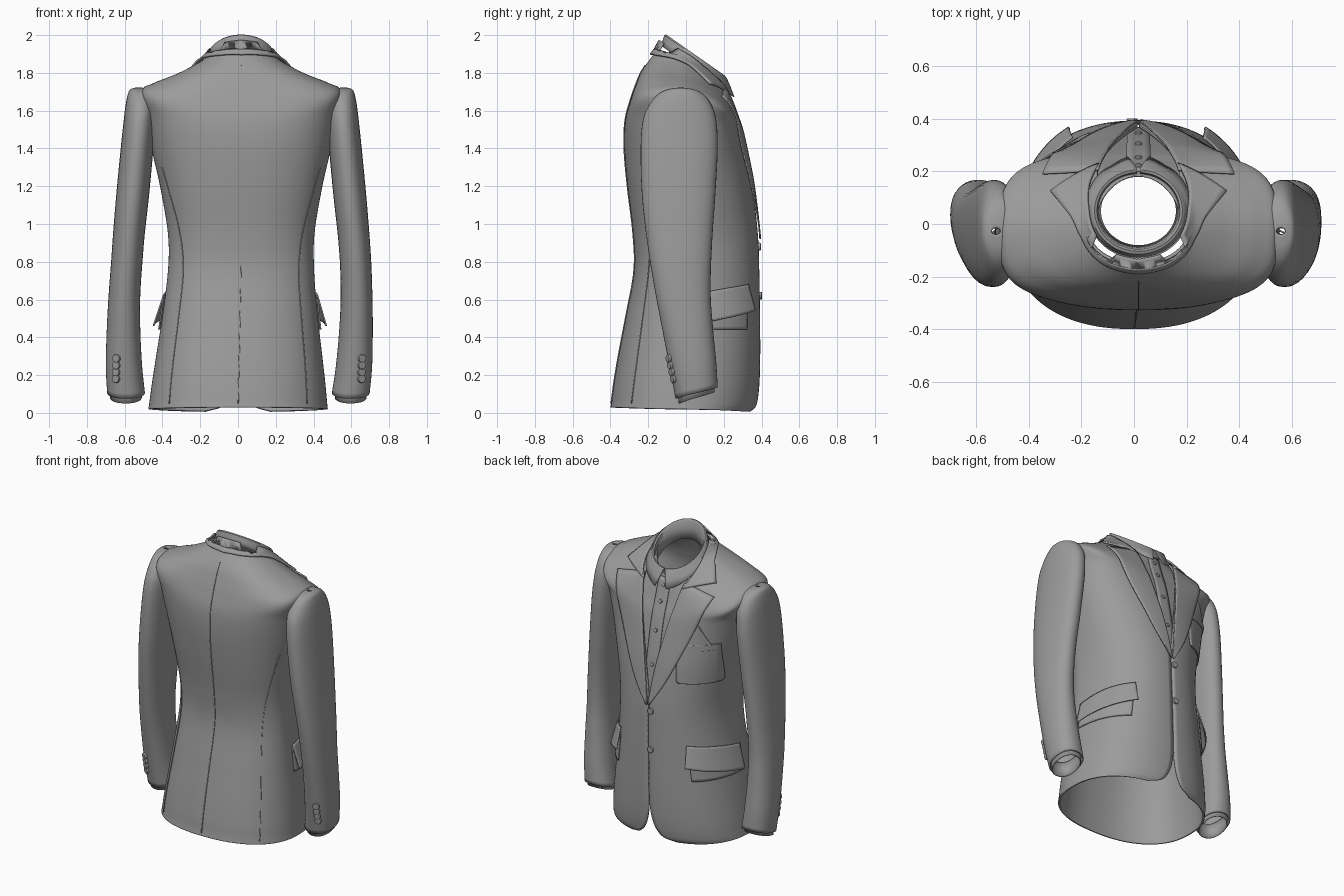
import bpy, bmesh
from math import sin, cos, asin, pi, radians
from mathutils import Vector
from mathutils.bvhtree import BVHTree

if "Cube" in bpy.data.objects:
    bpy.data.objects.remove(bpy.data.objects["Cube"])

# Mid-grey cloth
CLOTH = bpy.data.materials.new("cloth")
CLOTH.diffuse_color = (.33, .33, .33, 1)
CLOTH.use_nodes = True
CLOTH.node_tree.nodes["Principled BSDF"].inputs["Base Color"].default_value = CLOTH.diffuse_color


def spline(pts, t):
    """Catmull-Rom sample of a list of tuples, t in 0..1"""
    n = len(pts) - 1
    f = min(max(t, 0), 1) * n
    i = min(int(f), n - 1)
    f -= i
    b, c = pts[i], pts[i + 1]
    a = pts[i - 1] if i else [2 * p - q for p, q in zip(b, c)]
    d = pts[i + 2] if i + 2 <= n else [2 * q - p for p, q in zip(b, c)]
    return [q + .5 * f * (r - p + f * (2 * p - 5 * q + 4 * r - s + f * (3 * (q - r) + s - p)))
            for p, q, r, s in zip(a, b, c, d)]


def faces_of(rows, closed=False):
    m = len(rows[0])
    return [(i * m + j, (i + 1) * m + j, (i + 1) * m + (j + 1) % m, i * m + (j + 1) % m)
            for i in range(len(rows) - 1) for j in range(m if closed else m - 1)]


def make(name, rows, closed=False, thick=.01, offset=-1):
    """Grid of points -> smooth solid sheet (the garment leans slightly to +x higher up)"""
    me = bpy.data.meshes.new(name)
    pts = [(p[0] + .017 * min(1, max(0, p[2]) / .8), p[1], p[2]) for r in rows for p in r]
    me.from_pydata(pts, [], faces_of(rows, closed))
    me.materials.append(CLOTH)
    ob = bpy.data.objects.new(name, me)
    bpy.context.collection.objects.link(ob)
    s = ob.modifiers.new("thickness", 'SOLIDIFY')
    s.thickness, s.offset = thick, offset
    bpy.ops.object.select_all(action='DESELECT')
    ob.select_set(True)
    bpy.context.view_layer.objects.active = ob
    bpy.ops.object.shade_smooth_by_angle(angle=radians(40))


# Torso rings: side z, back z, front z, half width, back y, front y, squareness, front edge x
RINGS = [(.02, .03, .005, .475, -.40, .355, 2.3, .17), (.06, .07, .04, .47, -.393, .375, 2.3, .075),
         (.15, .15, .14, .46, -.383, .388, 2.3, .02), (.3, .3, .3, .44, -.358, .393, 2.3, 0),
         (.5, .5, .5, .413, -.32, .392, 2.3, 0), (.75, .75, .75, .387, -.275, .388, 2.3, 0),
         (.95, .95, .95, .388, -.28, .38, 2.3, 0), (1.2, 1.2, 1.2, .43, -.31, .352, 2.4, .045),
         (1.4, 1.4, 1.38, .475, -.327, .318, 2.5, .088), (1.58, 1.55, 1.5, .505, -.322, .29, 2.9, .115),
         (1.705, 1.66, 1.57, .528, -.293, .265, 3.6, .135), (1.748, 1.74, 1.63, .46, -.265, .245, 3, .145),
         (1.795, 1.81, 1.68, .34, -.235, .23, 2.5, .155), (1.857, 1.88, 1.735, .22, -.185, .215, 2.1, .155),
         (1.88, 1.92, 1.755, .19, -.155, .205, 2, .15)]
YC = -.03


def torso(v0, v1, nv, nu, mode, inset=0):
    """mode: 'full' ring, 'jacket' open at the front edge, 'shirt' only behind the opening"""
    rows = []
    for i in range(nv + 1):
        zs, zb, zf, a, yb, yf, n, xe = spline(RINGS, v0 + (v1 - v0) * i / nv)
        a, yb, yf = a - inset, yb + inset, yf - inset
        xe = max(xe, .003) + (.05 if mode == 'shirt' else 0)
        e = asin(min(.93, xe / a) ** (n / 2))
        lo, hi = {'full': (0, 2 * pi), 'jacket': (e, 2 * pi - e), 'shirt': (-e, e)}[mode]
        row = []
        for j in range(nu + (mode != 'full')):
            t = lo + (hi - lo) * j / nu
            s, c = sin(t), cos(t)
            k = abs(c) ** (2 / n)
            x = a * abs(s) ** (2 / n) * (1 if s > 0 else -1)
            row.append((x, YC + k * ((yf - YC) if c > 0 else (yb - YC)),
                        zs + ((zf if c > 0 else zb) - zs) * k ** 1.5))
        rows.append(row)
    return rows


full = torso(0, 1, 80, 120, 'full')
BODY = BVHTree.FromPolygons([p for r in full for p in r], faces_of(full, True))


def onto(u, z, off, radial=False):
    """Project a flat position onto the torso, from the front or from an angle around it"""
    d = Vector((sin(radians(u)), cos(radians(u)), 0)) if radial else Vector((0, 1, 0))
    o = Vector((0 if radial else u, 0, z)) + d * 2
    p, nrm, _, _ = BODY.ray_cast(o, -d)
    if p is None:
        p, nrm, _, _ = BODY.find_nearest(o - d * 1.75)
    return p + nrm * off


def push(p, off):
    """Lift a point that would sink into the torso"""
    p = Vector(p)
    q, nrm, _, _ = BODY.find_nearest(p)
    return q + nrm * off if (p - q).dot(nrm) < off else p


def panel(name, A, B, offA, offB=None, radial=False, n=24, m=10, thick=.008):
    offB = offA if offB is None else offB
    rows = []
    for i in range(n + 1):
        a, b = spline(A, i / n), spline(B, i / n)
        rows.append([onto(a[0] + (b[0] - a[0]) * j / m, a[1] + (b[1] - a[1]) * j / m,
                          offA + (offB - offA) * j / m, radial) for j in range(m + 1)])
    make(name, rows, thick=thick, offset=0)


def button(name, pos, nrm, r, h=.012):
    bpy.ops.mesh.primitive_cylinder_add(vertices=20, radius=r, depth=h, location=pos,
                                        rotation=Vector(nrm).to_track_quat('Z', 'Y').to_euler())
    ob = bpy.context.object
    ob.name = name
    ob.data.materials.append(CLOTH)
    b = ob.modifiers.new("round", 'BEVEL')
    b.width, b.segments = h * .3, 2
    ob.location.x += .017 * min(1, ob.location.z / .8)


# Jacket body and shirt front
make("jacket_body", torso(0, 1, 84, 120, 'jacket'), thick=.012)
make("shirt_front", torso(.42, 1, 40, 24, 'shirt', .02), thick=.006)
panel("shirt_placket", [(-.045, .94), (-.045, 1.73)], [(.045, .94), (.045, 1.73)], -.014, m=4, thick=.006)
for k, z in enumerate((1.18, 1.4, 1.58, 1.68)):
    button(f"shirt_button_{k}", onto(0, z, -.008), (0, 1, .3), .013)

# Lapels with a notched tip
for s, side in ((1, "right"), (-1, "left")):
    inner = [(0, .925), (.04, 1.18), (.083, 1.4), (.115, 1.55), (.15, 1.72)]
    outer = [(.012, .92), (.12, 1.1), (.22, 1.32), (.3, 1.51), (.362, 1.672)]
    panel("lapel_" + side, [(s * x, z) for x, z in inner], [(s * x, z) for x, z in outer], .01, .012)

# Jacket collar: fold line and outer edge from centre back to notch
fold = [(0, -.14, 1.972), (.1, -.11, 1.955), (.17, -.03, 1.92), (.19, .06, 1.86), (.185, .14, 1.78), (.15, .225, 1.69)]
edge = [(0, -.172, 1.885), (.13, -.14, 1.88), (.21, -.05, 1.862), (.25, .02, 1.835), (.29, .07, 1.78), (.33, .115, 1.73)]
rows = []
for i in range(-30, 31):
    s = 1 if i >= 0 else -1
    a, b = Vector(spline(fold, abs(i) / 30)), Vector(spline(edge, abs(i) / 30))
    row = []
    for j in range(9):
        p = push(a.lerp(b, j / 8), .012)
        row.append((p.x * s, p.y, p.z))
    rows.append(row)
make("jacket_collar", rows, thick=.012, offset=0)

# Shirt collar: inside stand, fold, outer leaf with front points
rows = []
for r, drop, gap in ((.145, .11, 2), (.155, .05, 2), (.16, .006, 2), (.167, 0, 2),
                     (.175, .008, 3), (.183, .04, 7), (.192, .075, 12)):
    row = []
    for j in range(81):
        t = radians(gap) + (2 * pi - 2 * radians(gap)) * j / 80
        x, y = r * sin(t), .05 + (r - .012) * cos(t)
        front = max(0, cos(t)) ** 3
        p = Vector((x, y + .03 * front * (drop if r > .17 else 0) / .075,
                    1.892 - .7 * (y - .05) - drop * (1 + (.3 * front if r > .17 else 0))))
        row.append(push(p, .002) if r > .18 and cos(t) > 0 else p)
    rows.append(row)
make("shirt_collar", rows, thick=.005, offset=0)

# Sleeves: z, inner x, outer x, back y, front y, slant
SLEEVE = [(.105, .495, .695, -.055, .168, .03), (.25, .513, .705, -.085, .16, .02), (.45, .527, .704, -.125, .142, .01),
          (.65, .53, .697, -.165, .13, 0), (.9, .515, .682, -.205, .138, 0), (1.15, .488, .662, -.233, .155, 0),
          (1.4, .465, .638, -.24, .168, 0), (1.55, .455, .622, -.228, .16, 0), (1.63, .455, .612, -.195, .135, 0),
          (1.685, .465, .601, -.15, .095, 0), (1.712, .485, .588, -.1, .045, 0), (1.722, .525, .56, -.04, -.015, 0)]


def sleeve_ring(v, s, shrink=0, dz=0):
    z, xi, xo, yb, yf, sl = spline(SLEEVE, v)
    rx, ry = (xo - xi) / 2 - shrink, (yf - yb) / 2 - shrink
    row = []
    for j in range(40):
        t = 2 * pi * j / 40
        c, q = cos(t), sin(t)
        row.append((s * ((xi + xo) / 2) + rx * (abs(q) ** .9) * (1 if q > 0 else -1),
                    (yb + yf) / 2 + ry * (abs(c) ** .9) * (1 if c > 0 else -1), z + dz + sl * c))
    return row


for s, side in ((1, "right"), (-1, "left")):
    make("sleeve_" + side, [sleeve_ring(i / 60, s) for i in range(61)], True, .01)
    make("shirt_cuff_" + side, [sleeve_ring(0, s, .016, -.025 + .05 * i) for i in range(3)], True, .006)
    # Cuff buttons on the back of the sleeve
    for k in range(4):
        z = .18 + .036 * k
        button(f"cuff_button_{side}_{k}", (s * .65, -.068 - .22 * (z - .18), z), (s * .45, -.9, -.1), .022, .02)
    # Patch pocket and flared flap
    panel("hip_pocket_" + side, [(s * 38, .64), (s * 92, .6)], [(s * 41, .44), (s * 92, .44)], .008, radial=True)
    panel("pocket_flap_" + side, [(s * 37, .68), (s * 62, .655), (s * 92, .615)],
          [(s * 35.5, .54), (s * 60, .5), (s * 90, .455)], .01, .04, radial=True)
    # Side seam
    panel("side_seam_" + side, [(s * 128, .05), (s * 122, .8), (s * 112, 1.3)],
          [(s * 128.6, .05), (s * 122.6, .8), (s * 112.6, 1.3)], .001, radial=True, m=1, thick=.004)

# Centre back seam
panel("back_seam", [(179.6, .05), (179.6, 1.84)], [(180.4, .05), (180.4, 1.84)], .002,
      radial=True, n=50, m=1, thick=.004)

# Breast pocket with folded handkerchief on the wearer's left
panel("breast_pocket", [(-.2, 1.1), (-.18, 1.13), (-.18, 1.34)], [(-.37, 1.1), (-.395, 1.13), (-.41, 1.37)], .007)
panel("breast_welt", [(-.18, 1.31), (-.18, 1.35)], [(-.408, 1.34), (-.41, 1.38)], .011)
panel("pocket_square", [(-.22, 1.33), (-.29, 1.49)], [(-.385, 1.34), (-.305, 1.49)], .007, .01)

# Front closing buttons
for k, z in enumerate((.88, .62)):
    button(f"front_button_{k}", onto(-.02, z, .005), (0, 1, 0), .021, .014)
